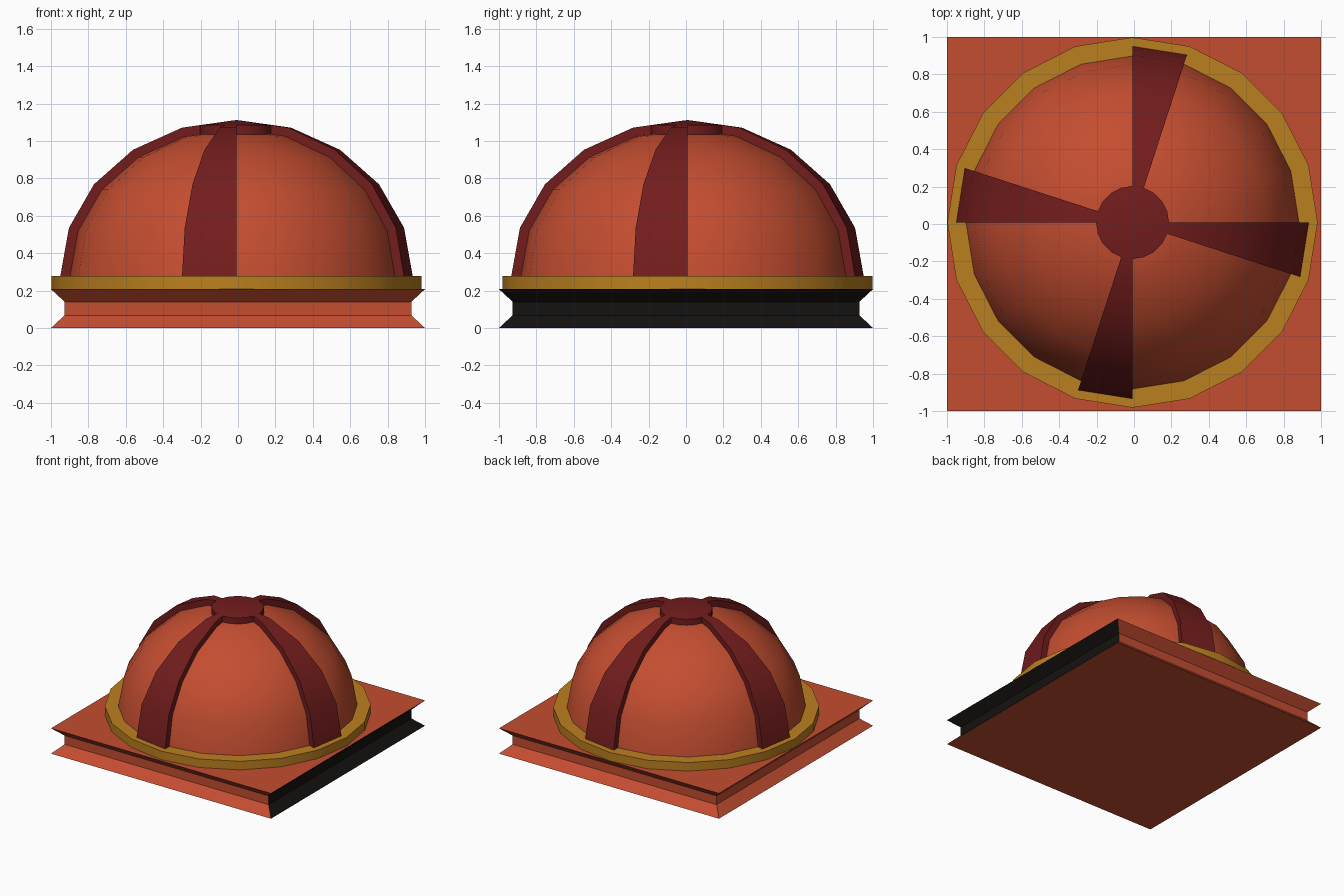
import bpy, bmesh
from math import sin, cos, radians

if "Cube" in bpy.data.objects:
    bpy.data.objects.remove(bpy.data.objects["Cube"])

CX, CY = -0.008, 0.008      # dome axis sits slightly off the base centre
STEP = 18                   # 20 sides all round


def material(name, rgb):
    m = bpy.data.materials.new(name)
    m.diffuse_color = (*rgb, 1)
    m.use_nodes = True
    m.node_tree.nodes["Principled BSDF"].inputs["Base Color"].default_value = m.diffuse_color
    return m


ORANGE = material("terracotta", (0.55, 0.075, 0.03))
RED = material("dark_red", (0.17, 0.012, 0.012))
GOLD = material("gold", (0.50, 0.215, 0.014))
BLACK = material("black", (0.007, 0.006, 0.005))


def finish(bm, name, *mats):
    bmesh.ops.remove_doubles(bm, verts=bm.verts, dist=1e-5)
    bmesh.ops.recalc_face_normals(bm, faces=bm.faces)
    me = bpy.data.meshes.new(name)
    bm.to_mesh(me)
    bm.free()
    for m in mats:
        me.materials.append(m)
    ob = bpy.data.objects.new(name, me)
    bpy.context.collection.objects.link(ob)
    bpy.ops.object.select_all(action='DESELECT')
    ob.select_set(True)
    bpy.context.view_layer.objects.active = ob
    bpy.ops.object.shade_smooth_by_angle(angle=radians(30))
    return ob


def lathe(name, profile, mat, start=0, count=20, closed=False):
    """Revolve (radius, z) points over a number of 18 degree steps."""
    bm = bmesh.new()
    cols = []
    for i in range(count + 1):
        a = radians(start + i * STEP)
        cols.append([bm.verts.new((CX + r * cos(a), CY + r * sin(a), z)) for r, z in profile])
    n = len(profile)
    for c, d in zip(cols, cols[1:]):
        for j in range(n if closed else n - 1):
            k = (j + 1) % n
            if profile[j][0] == 0:
                bm.faces.new((c[j], d[k], c[k]))
            elif profile[k][0] == 0:
                bm.faces.new((c[j], d[j], c[k]))
            else:
                bm.faces.new((c[j], d[j], d[k], c[k]))
    if closed and count < 20:
        bm.faces.new(cols[0])
        bm.faces.new(cols[-1])
    return finish(bm, name, mat)


def arc(r, h):
    """Faceted quarter arc ending in a loop around the crown, plus the pole."""
    pts = [(r * cos(radians(a)), 0.278 + h * sin(radians(a))) for a in range(0, 90, STEP)]
    top = 0.278 + h
    f = 0.195 / pts[-1][0]
    pts.append((0.195, top + f * (pts[-1][1] - top)))
    return pts, (0, top)


# square base with a recessed waist; its +x side is black
bm = bmesh.new()
loops = []
for s, z in ((1, 0), (0.927, 0.068), (0.927, 0.14), (1, 0.208)):
    loops.append([bm.verts.new((x * s, y * s, z)) for x, y in ((-1, -1), (1, -1), (1, 1), (-1, 1))])
for lo, hi in zip(loops, loops[1:]):
    for i in range(4):
        f = bm.faces.new((lo[i], lo[(i + 1) % 4], hi[(i + 1) % 4], hi[i]))
        f.material_index = 1 if i == 1 else 0
bm.faces.new(loops[0][::-1])
bm.faces.new(loops[-1])
finish(bm, "base", ORANGE, BLACK)

# gold ring
lathe("ring", [(0.87, 0.208), (0.99, 0.208), (0.99, 0.278), (0.87, 0.278)], GOLD, closed=True)

# dome
inner, inner_pole = arc(0.89, 0.785)
outer, outer_pole = arc(0.942, 0.834)
lathe("dome", inner + [inner_pole], ORANGE)

# four ribs, each one segment wide
for i in range(4):
    lathe(f"rib_{i + 1}", outer + inner[::-1], RED, start=i * 90 - STEP, count=1, closed=True)

# crown cap
lathe("crown_cap", [inner[-1], outer[-1], outer_pole], RED)
